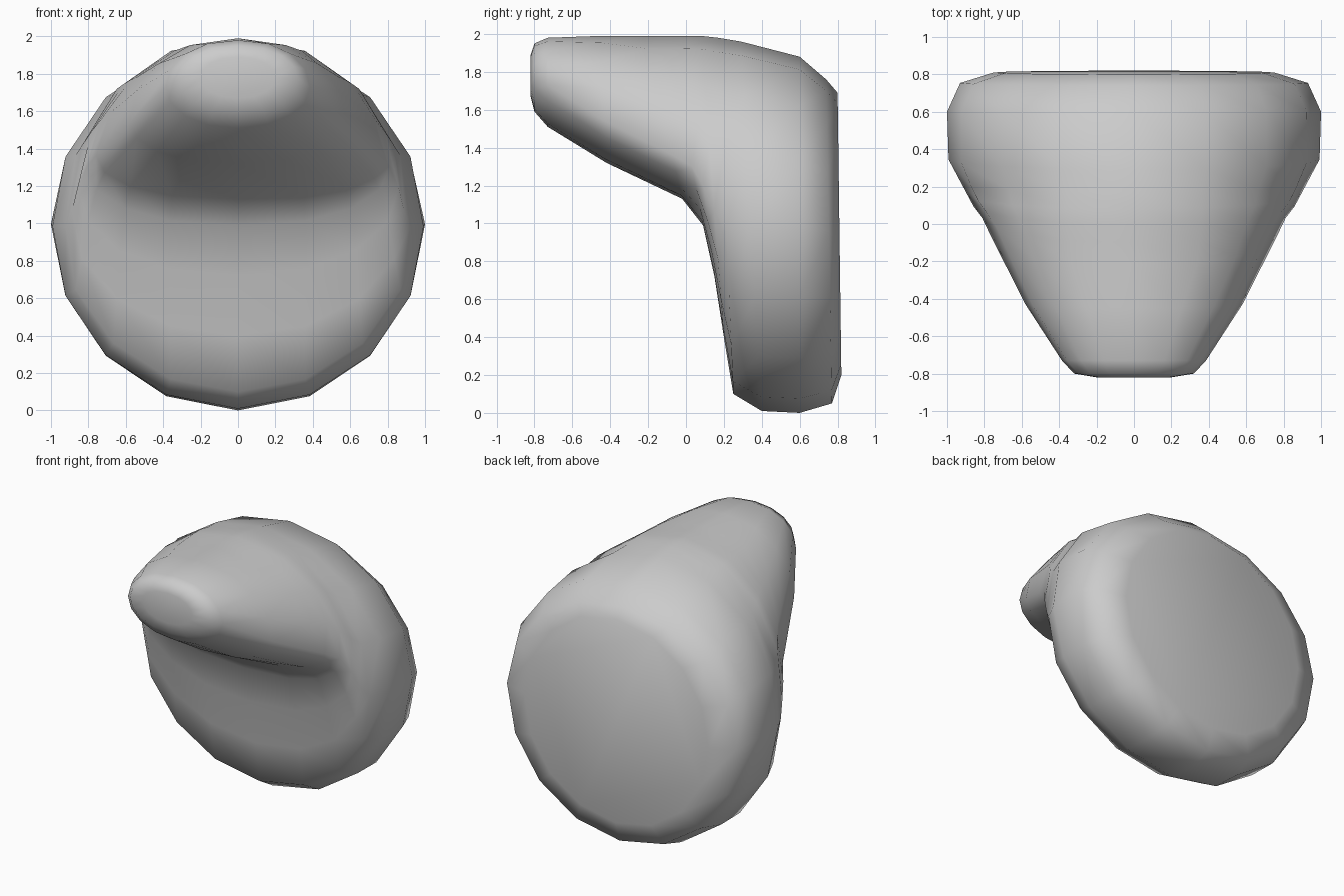
import bpy, bmesh, math

if "Cube" in bpy.data.objects:
    bpy.data.objects.remove(bpy.data.objects["Cube"])

SIDES = 16
# Tilted sections from the flat back, round the rim, out to the blunt tip:
# lower y, lower z, upper y, upper z, half width, squareness, height of widest point
SECTIONS = [
    (0.82, 0.20, 0.80, 1.69, 0.75, 1.0, 0.5),
    (0.77, 0.05, 0.74, 1.76, 0.93, 1.0, 0.53),
    (0.60, 0.00, 0.60, 1.88, 1.00, 1.0, 0.53),
    (0.40, 0.01, 0.29, 1.96, 1.00, 1.0, 0.5),
    (0.25, 0.10, 0.17, 1.98, 0.94, 1.0, 0.47),
    (0.20, 0.40, 0.08, 1.99, 0.90, 0.95, 0.42),
    (0.15, 0.72, 0.00, 1.99, 0.86, 0.9, 0.37),
    (0.09, 0.99, -0.10, 1.99, 0.81, 0.85, 0.31),
    (-0.02, 1.13, -0.22, 1.99, 0.76, 0.8, 0.27),
    (-0.42, 1.32, -0.45, 1.99, 0.58, 0.85, 0.33),
    (-0.73, 1.51, -0.73, 1.98, 0.385, 0.9, 0.47),
    (-0.80, 1.59, -0.80, 1.95, 0.32, 0.9, 0.5),
    (-0.82, 1.67, -0.82, 1.89, 0.20, 0.9, 0.5),
]


def fit_envelope(x, y, z):
    """Keep a point inside the round front outline and the cone to the tip."""
    t = min(max((0.36 - y) / 1.09, 0), 1)
    half_w = 1 - 0.58 * t
    half_h = 1 - 0.76 * t
    mid = 2 - half_h
    if z > mid:
        r = math.hypot(x / half_w, (z - mid) / half_h)
        if r > 1:
            x, z = x / r, mid + (z - mid) / r
    else:
        x = max(-half_w, min(half_w, x))
    r = math.hypot(x, z - 1)
    if r > 1:
        x, z = x / r, 1 + (z - 1) / r
    return x, y, z


def add_ring(bm, ly, lz, uy, uz, half, square, widest):
    ring = []
    for i in range(SIDES):
        a = 2 * math.pi * i / SIDES
        c, s = math.cos(a), math.sin(a)
        t = widest + c * ((1 - widest) if c > 0 else widest)
        x = half * math.copysign(abs(s) ** square, s)
        p = fit_envelope(x, ly + (uy - ly) * t, lz + (uz - lz) * t)
        ring.append(bm.verts.new(p))
    return ring


# Hook body: loft through all the sections
bm = bmesh.new()
rings = [add_ring(bm, *s) for s in SECTIONS]
for a, b in zip(rings, rings[1:]):
    for i in range(SIDES):
        j = (i + 1) % SIDES
        bm.faces.new((a[i], a[j], b[j], b[i]))
bm.faces.new(rings[0])
bm.faces.new(rings[-1])
bmesh.ops.recalc_face_normals(bm, faces=bm.faces)
for f in bm.faces:
    f.smooth = True

mesh = bpy.data.meshes.new("hook_body")
bm.to_mesh(mesh)
bm.free()
hook = bpy.data.objects.new("hook_body", mesh)
bpy.context.collection.objects.link(hook)
